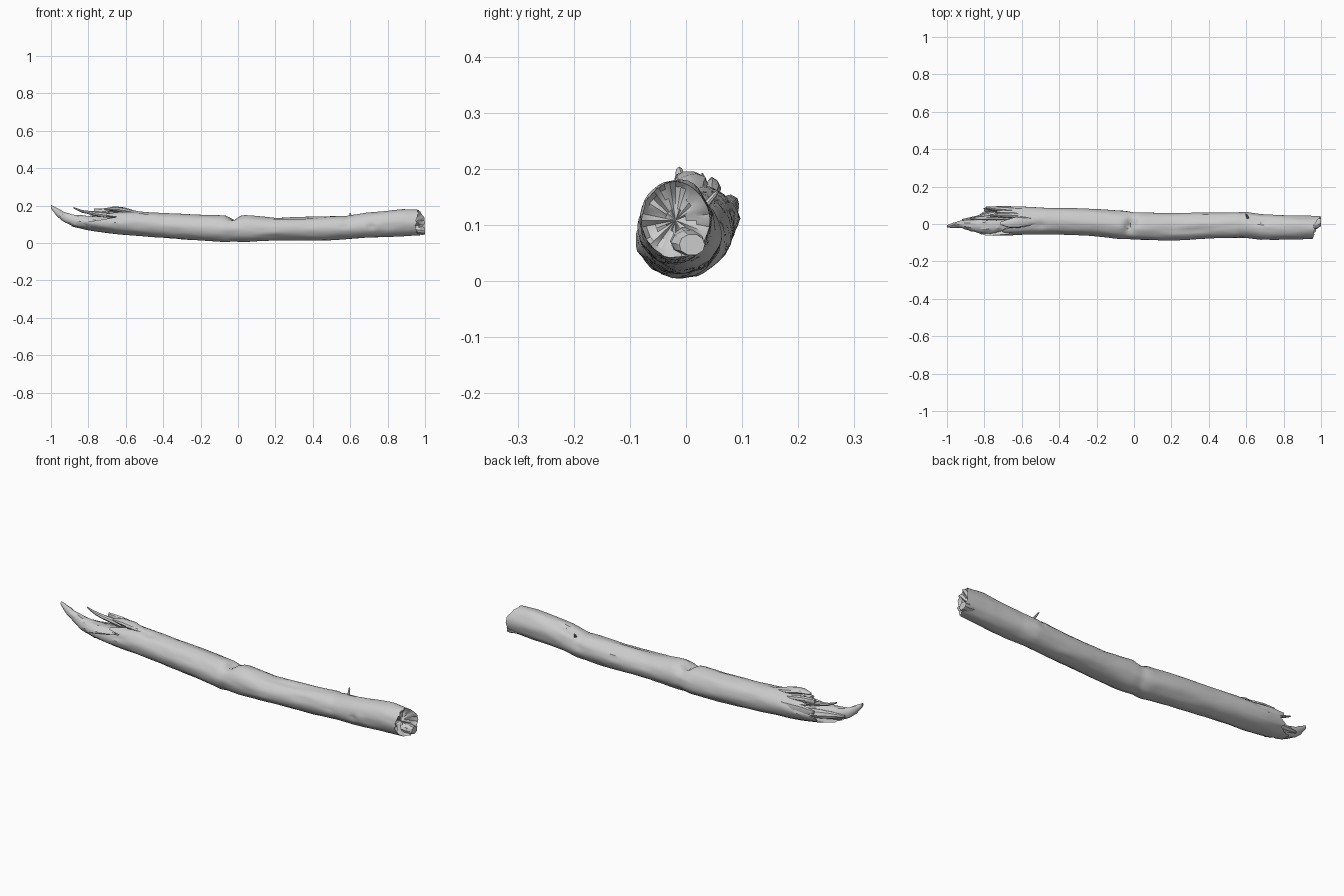
import bpy, bmesh, random
from math import sin, cos, pi, exp, atan2
from mathutils import Vector, noise

if "Cube" in bpy.data.objects:
    bpy.data.objects.remove(bpy.data.objects["Cube"])

random.seed(4)
SIDES = 36


def sample(table, x):
    """Smoothly read y0, y1, z0, z1 at x from a section table."""
    if x <= table[0][0]:
        return table[0][1:]
    for a, b in zip(table, table[1:]):
        if x <= b[0]:
            t = (x - a[0]) / (b[0] - a[0])
            return [p + (q - p) * t for p, q in zip(a[1:], b[1:])]
    return table[-1][1:]


def by_angle(keys, a):
    """Read a value from cyclic (degrees, value) keys."""
    d = (a * 180 / pi) % 360
    keys = keys + [(keys[0][0] + 360, keys[0][1])]
    for p, q in zip(keys, keys[1:]):
        if p[0] <= d <= q[0]:
            return p[1] + (q[1] - p[1]) * (d - p[0]) / (q[0] - p[0])
    return keys[0][1]


def skin(name, rings, angle=0.6):
    """Bridge rings of points into a closed, smooth-shaded solid."""
    bm = bmesh.new()
    loops = [[bm.verts.new(p) for p in r] for r in rings]
    n = len(rings[0])
    for a, b in zip(loops, loops[1:]):
        for i in range(n):
            j = (i + 1) % n
            bm.faces.new((a[i], a[j], b[j], b[i]))
    for l in (loops[0], loops[-1]):
        c = bm.verts.new(sum((v.co for v in l), Vector()) / n)
        for i in range(n):
            bm.faces.new((l[i], l[(i + 1) % n], c))
    bmesh.ops.recalc_face_normals(bm, faces=bm.faces)
    me = bpy.data.meshes.new(name)
    bm.to_mesh(me)
    bm.free()
    ob = bpy.data.objects.new(name, me)
    bpy.context.collection.objects.link(ob)
    bpy.ops.object.select_all(action='DESELECT')
    ob.select_set(True)
    bpy.context.view_layer.objects.active = ob
    bpy.ops.object.shade_smooth_by_angle(angle=angle)
    return ob


# Trunk sections: x, y min, y max, z min, z max
TRUNK = [
    (-.90, -.03, .06, .09, .16), (-.80, -.06, .09, .068, .165),
    (-.70, -.063, .095, .054, .170), (-.60, -.057, .092, .044, .172),
    (-.40, -.055, .086, .028, .160), (-.20, -.066, .080, .013, .150),
    (-.06, -.08, .070, .004, .146), (.05, -.086, .062, .006, .150),
    (.20, -.090, .058, .013, .135), (.40, -.076, .060, .013, .140),
    (.60, -.074, .064, .022, .148), (.68, -.085, .052, .027, .160),
    (.88, -.082, .044, .035, .182), (1.0, -.078, .042, .043, .174)]
# Knots and dents: x, angle, depth, length, angular width
DENTS = [(.715, 3.25, -.010, .014, .16), (.75, 3.25, .004, .03, .3),
         (.64, 1.1, -.008, .02, .15), (-.50, 1.9, -.008, .025, .2),
         (-.65, 2.9, -.008, .05, .12), (.33, 1.9, -.006, .10, .12),
         (.68, 1.2, -.008, .03, .14), (-.25, 2.7, -.004, .12, .2)]
# How far each side of the trunk reaches before it breaks (0 = back, 90 = top)
LEFT = [(0, -.76), (22, -.79), (38, -.66), (52, -.76), (66, -.64), (90, -.69),
        (110, -.62), (135, -.71), (150, -.66), (180, -.80), (215, -.84),
        (250, -.88), (285, -.87), (310, -.80), (335, -.82)]
RIGHT = [(0, 1.0), (40, .985), (80, .965), (130, .965), (180, .95),
         (225, .955), (260, .975), (300, 1.0)]


def trunk_point(x, a, scale=1.0):
    y0, y1, z0, z1 = sample(TRUNK, x)
    d = .0035 * noise.noise((x * 5, cos(a) * 2.2, sin(a) * 2.2))
    d += .002 * noise.noise((x * 12, cos(a) * 6, sin(a) * 6 + 9))
    # pinched collar, deepest on the top
    top = max(0, sin(a)) ** 4
    d -= (.004 + .028 * top) * exp(-((x + .02 - .02 * cos(a)) / .025) ** 2)
    d -= .003 * exp(-((x - .575) / .012) ** 2) * (sin(a) > 0)
    for kx, ka, dep, sx, sa in DENTS:
        da = atan2(sin(a - ka), cos(a - ka))
        d += dep * exp(-((x - kx) / sx) ** 2 - (da / sa) ** 2)
    y = (y0 + y1) / 2 + ((y1 - y0) / 2 + d) * cos(a) * scale
    z = (z0 + z1) / 2 + ((z1 - z0) / 2 + d) * sin(a) * scale
    return Vector((x, y, max(0, z)))


# Trunk: recessed broken left end, long body, uneven right end
angles = [2 * pi * i / SIDES for i in range(SIDES)]
left = [by_angle(LEFT, a) + random.uniform(-.018, .018) for a in angles]
right = [min(1, by_angle(RIGHT, a) + random.uniform(-.007, .007)) for a in angles]
rings = []
for s, depth in ((.35, .6), (.62, .35), (.86, .06)):
    ring = []
    for a, l in zip(angles, left):
        x = l + (-.60 - l) * depth + random.uniform(-.012, .012)
        ring.append(trunk_point(x, a, s))
    rings.append(ring)
for k in range(8, 0, -1):
    rings.append([trunk_point(-.58 + (l + .58) * k / 8, a) for a, l in zip(angles, left)])
for k in range(101):
    rings.append([trunk_point(-.58 + 1.48 * k / 100, a) for a in angles])
for k in range(1, 5):
    rings.append([trunk_point(.90 + (r - .90) * k / 4, a) for a, r in zip(angles, right)])
for s, back in ((.86, .012), (.6, .02), (.3, .025)):
    ring = []
    for a, r in zip(angles, right):
        x = r + (.968 - r) * (1 - s) - back + random.uniform(-.006, .006)
        ring.append(trunk_point(x, a, s))
    rings.append(ring)
skin("trunk", rings)


def splinter(name, table, sides=12, steps=16, rough=.08):
    """Loft a torn strip of wood along x through its section table."""
    out = []
    for k in range(steps + 1):
        x = table[0][0] + (table[-1][0] - table[0][0]) * k / steps
        y0, y1, z0, z1 = sample(table, x)
        ring = []
        for i in range(sides):
            a = 2 * pi * i / sides
            r = 1 + random.uniform(-rough, rough)
            ring.append(Vector((x, (y0 + y1) / 2 + (y1 - y0) / 2 * cos(a) * r,
                                (z0 + z1) / 2 + (z1 - z0) / 2 * sin(a) * r)))
        out.append(ring)
    return skin(name, out, .5)


# Long upturned tongue at the left tip
splinter("broken_tongue", [
    (-1.0, -.018, -.006, .185, .204), (-.97, -.022, .006, .146, .188),
    (-.93, -.020, .018, .112, .166), (-.88, -.036, .024, .090, .152),
    (-.80, -.055, .035, .075, .145), (-.68, -.045, .06, .075, .14)], 16, 20)
# Thin splinters and lifted bark flakes around the break
splinter("upper_splinter", [
    (-.88, .026, .032, .185, .193), (-.84, .022, .040, .164, .178),
    (-.76, .020, .050, .145, .168), (-.64, .02, .06, .12, .16)], 8, 10)
splinter("back_splinter", [
    (-.79, .080, .094, .13, .148), (-.73, .066, .095, .105, .155),
    (-.60, .05, .088, .09, .15)], 8, 8)
splinter("low_back_splinter", [
    (-.92, .016, .026, .12, .132), (-.84, .010, .045, .095, .135),
    (-.72, .02, .08, .08, .13)], 8, 8)
splinter("bark_flake", [
    (-.715, -.005, .010, .176, .186), (-.66, -.022, .030, .170, .197),
    (-.61, -.020, .040, .158, .191), (-.52, .0, .03, .15, .166)], 10, 12)
splinter("back_bark_flake", [
    (-.77, .040, .052, .160, .186), (-.70, .034, .062, .150, .184),
    (-.58, .03, .06, .14, .160)], 8, 8)
# Raised torn wood on the right end
splinter("end_chip", [
    (.93, -.03, .03, .05, .10), (.98, -.025, .034, .046, .09),
    (1.0, -.012, .034, .047, .084)], 10, 6)

# Small twig stub on the upper back
stub = []
for t, r in ((0, .010), (.4, .006), (.8, .005), (1, .003)):
    c = Vector((.61, .030, .130)) + Vector((-.012, .026, .030)) * t
    stub.append([c + Vector((r * cos(i * pi / 4), r * .7 * sin(i * pi / 4),
                             -r * .6 * sin(i * pi / 4))) for i in range(8)])
skin("twig_stub", stub)
